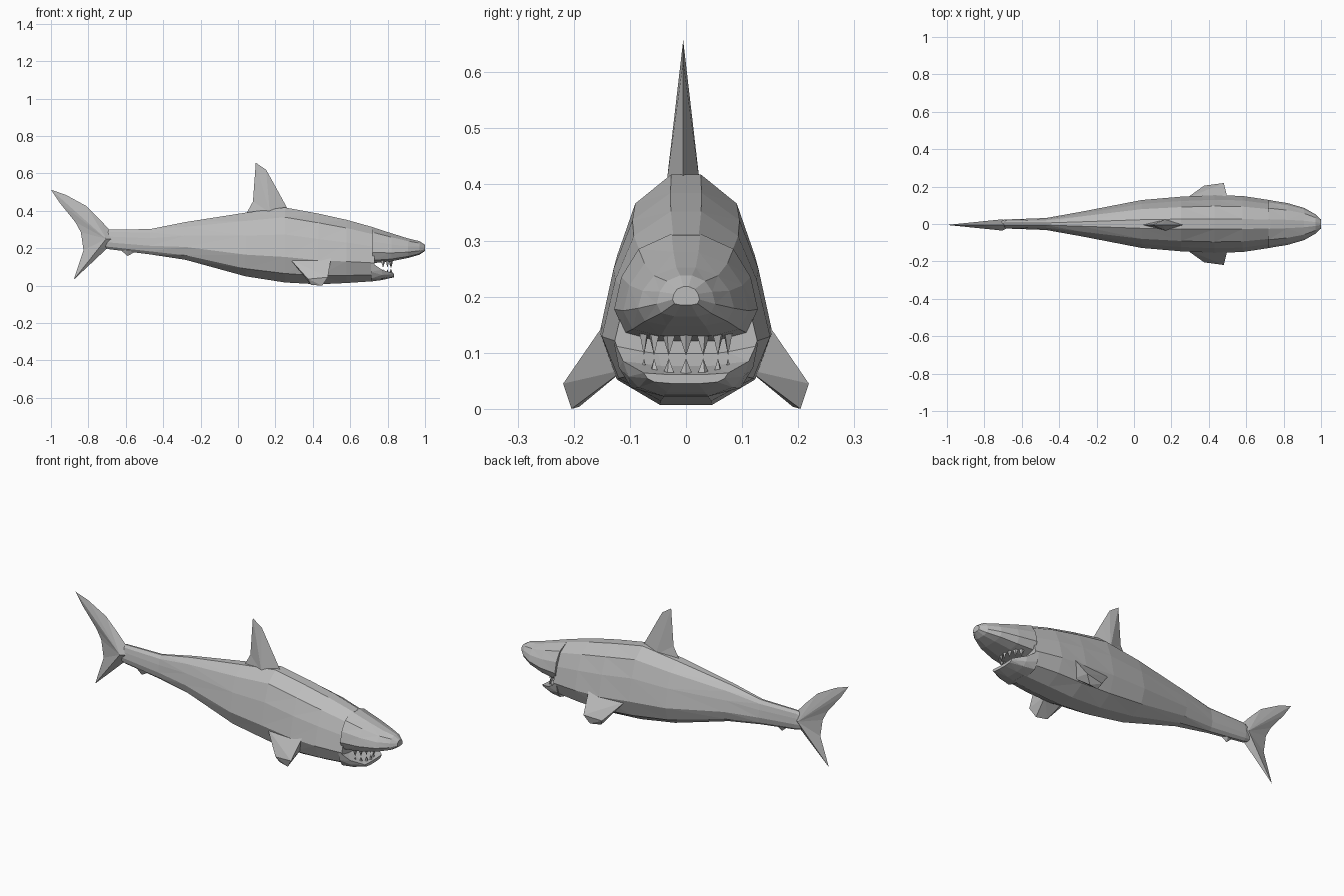
import bpy, bmesh, math
from mathutils import Vector

cube = bpy.data.objects.get("Cube")
if cube:
    bpy.data.objects.remove(cube, do_unlink=True)

skin = bpy.data.materials.new("shark_grey")
skin.use_nodes = True
GREY = (0.5, 0.5, 0.5, 1)
skin.diffuse_color = GREY
skin.node_tree.nodes["Principled BSDF"].inputs["Base Color"].default_value = GREY


def finish(bm, name):
    """Turn a bmesh into a flat-shaded object with outward normals."""
    bmesh.ops.recalc_face_normals(bm, faces=bm.faces)
    mesh = bpy.data.meshes.new(name)
    bm.to_mesh(mesh)
    bm.free()
    mesh.materials.append(skin)
    obj = bpy.data.objects.new(name, mesh)
    bpy.context.collection.objects.link(obj)
    return obj


def loft(name, stations, half):
    """Skin mirrored cross-sections; a station is (x, top, bottom, half width)."""
    section = half + [(-y, z) for y, z in reversed(half)]
    bm = bmesh.new()
    rings = [[bm.verts.new((x, y * w, low + z * (top - low))) for y, z in section]
             for x, top, low, w in stations]
    n = len(section)
    for a, b in zip(rings, rings[1:]):
        for i in range(n):
            j = (i + 1) % n
            bm.faces.new((a[i], a[j], b[j], b[i]))
    bm.faces.new(rings[0])
    bm.faces.new(rings[-1])
    bmesh.ops.triangulate(bm, faces=bm.faces)
    return finish(bm, name)


def blade(name, outline, ridge, thick):
    """Thin fin in the centre plane, swelling to a ridge point on each side."""
    bm = bmesh.new()
    rim = [bm.verts.new((x, -0.005, z)) for x, z in outline]
    for side in (-1, 1):
        peak = bm.verts.new((ridge[0], side * thick - 0.005, ridge[1]))
        for a, b in zip(rim, rim[1:] + rim[:1]):
            bm.faces.new((a, b, peak))
    return finish(bm, name)


def hull(name, points):
    bm = bmesh.new()
    verts = [bm.verts.new(p) for p in points]
    bmesh.ops.convex_hull(bm, input=verts)
    return finish(bm, name)


# Main body, from tail stock to the back of the mouth
loft("body", [
    (-0.74, 0.28, 0.21, 0.014), (-0.69, 0.30, 0.195, 0.024),
    (-0.47, 0.302, 0.167, 0.032), (-0.28, 0.34, 0.138, 0.066),
    (0.04, 0.39, 0.05, 0.128), (0.25, 0.418, 0.017, 0.146),
    (0.43, 0.385, 0.007, 0.154), (0.58, 0.352, 0.014, 0.15),
    (0.73, 0.31, 0.024, 0.127),
], [(0.18, 1), (0.62, 0.87), (0.84, 0.64), (1, 0.34), (0.8, 0.12), (0.3, 0)])

# Snout overhanging the mouth
loft("snout", [
    (0.72, 0.312, 0.12, 0.128), (0.82, 0.28, 0.13, 0.112),
    (0.91, 0.252, 0.148, 0.086), (0.97, 0.238, 0.165, 0.052),
    (1.0, 0.218, 0.185, 0.024),
], [(0.2, 1), (0.66, 0.86), (0.9, 0.6), (1, 0.3), (0.85, 0.08), (0.4, 0)])

# Lower jaw
loft("lower_jaw", [
    (0.71, 0.125, 0.022, 0.13), (0.77, 0.085, 0.03, 0.112),
    (0.835, 0.064, 0.045, 0.075),
], [(0.4, 0.85), (1, 1), (0.92, 0.5), (0.75, 0.15), (0.3, 0)])

# Teeth follow the curve of each jaw
for row, base, tip in (("upper", 0.137, 0.095), ("lower", 0.055, 0.09)):
    for i in range(7):
        angle = math.radians(-66 + i * 22)
        root = Vector((0.745 + 0.075 * math.cos(angle), 0.082 * math.sin(angle), base))
        out = Vector((math.cos(angle), math.sin(angle), 0)) * 0.009
        along = Vector((-math.sin(angle), math.cos(angle), 0)) * 0.014
        hull(f"{row}_tooth_{i + 1}", [root + along, root - along, root + out,
                                      root - out, Vector((root.x, root.y, tip))])

# Dorsal fin, tail and the small fin beneath the tail stock
blade("dorsal_fin", [(0.03, 0.36), (0.05, 0.395), (0.08, 0.45), (0.095, 0.657),
                     (0.15, 0.62), (0.2, 0.53), (0.26, 0.42), (0.3, 0.36)],
      (0.17, 0.39), 0.031)
blade("tail_fin", [(-0.64, 0.25), (-0.69, 0.3), (-0.735, 0.35), (-0.81, 0.425),
                   (-0.92, 0.485), (-1.0, 0.513), (-0.955, 0.445), (-0.87, 0.34),
                   (-0.84, 0.285), (-0.826, 0.19), (-0.878, 0.032),
                   (-0.80, 0.105), (-0.71, 0.19)], (-0.705, 0.25), 0.03)
blade("anal_fin", [(-0.65, 0.21), (-0.59, 0.158), (-0.555, 0.178), (-0.53, 0.2)],
      (-0.59, 0.187), 0.014)

# Pectoral fins
for side, name in ((1, "left_pectoral_fin"), (-1, "right_pectoral_fin")):
    hull(name, [(x, side * y, z) for x, y, z in (
        (0.28, 0.137, 0.14), (0.36, 0.11, 0.07), (0.5, 0.14, 0.16), (0.47, 0.11, 0.07),
        (0.375, 0.205, 0.035), (0.39, 0.19, 0.004), (0.48, 0.219, 0.045), (0.45, 0.204, 0.0))])
